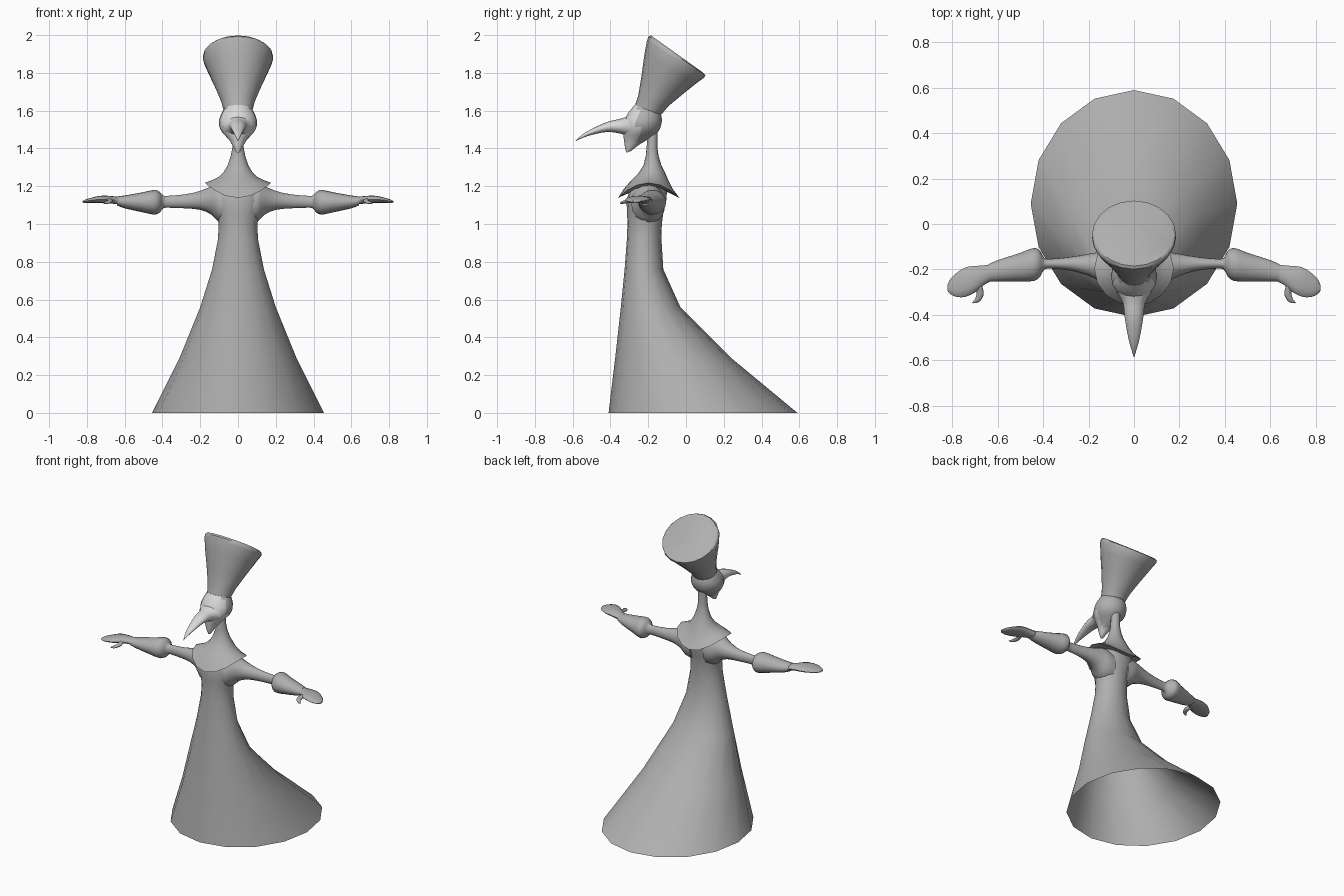
import bpy, bmesh, math
from mathutils import Vector


def material(name, rgb):
    m = bpy.data.materials.new(name)
    m.diffuse_color = (*rgb, 1)
    return m


cloth = material("grey cloth", (0.43, 0.43, 0.43))
pale = material("pale face", (0.70, 0.70, 0.70))


# A ring is (centre, half axis u, half axis v)
def upright(fy, fz, by, bz, half_x):
    """Ring across x, running from a front to a back point in the yz plane."""
    f, b = Vector((0, fy, fz)), Vector((0, by, bz))
    return (f + b) / 2, Vector((half_x, 0, 0)), (b - f) / 2


def sideways(x, y, z, half_y, half_z):
    """Ring facing along x."""
    return Vector((x, y, z)), Vector((0, half_y, 0)), Vector((0, 0, half_z))


def smooth_rings(rings, steps):
    out = []
    for i in range(len(rings) - 1):
        quad = [rings[max(0, min(len(rings) - 1, i + k))] for k in (-1, 0, 1, 2)]
        for s in range(steps):
            t = s / steps
            out.append(tuple(
                0.5 * (2 * p1 + (p2 - p0) * t + (2 * p0 - 5 * p1 + 4 * p2 - p3) * t * t
                       + (3 * p1 - p0 - 3 * p2 + p3) * t ** 3)
                for p0, p1, p2, p3 in zip(*quad)))
    return out + [rings[-1]]


def loft(name, rings, sides=16, steps=1, caps=(True, True), lift=None,
         mirror=False, mat=cloth, angle=50):
    if steps > 1:
        rings = smooth_rings(rings, steps)
    bm = bmesh.new()
    loops = []
    for n, (c, u, v) in enumerate(rings):
        loop = []
        for k in range(sides):
            a = 2 * math.pi * k / sides
            p = c + u * math.cos(a) + v * math.sin(a)
            if lift:  # raise the sides of the ring
                p.z += lift[n] * math.cos(a) ** 2
            loop.append(bm.verts.new(p))
        loops.append(loop)
    for a, b in zip(loops, loops[1:]):
        for k in range(sides):
            j = (k + 1) % sides
            bm.faces.new((a[k], a[j], b[j], b[k]))
    if caps[0]:
        bm.faces.new(loops[0][::-1])
    if caps[1]:
        bm.faces.new(loops[-1])
    bmesh.ops.recalc_face_normals(bm, faces=bm.faces)
    me = bpy.data.meshes.new(name)
    bm.to_mesh(me)
    bm.free()
    me.materials.append(mat)
    me.shade_smooth()
    me.set_sharp_from_angle(angle=math.radians(angle))
    ob = bpy.data.objects.new(name, me)
    bpy.context.collection.objects.link(ob)
    if mirror:
        ob.modifiers.new("mirror", "MIRROR")
    return ob


# Gown: open at the hem, trailing to the back
loft("gown", [upright(*r) for r in (
    (-.41, 0, .59, 0, .455),
    (-.375, .29, .24, .29, .31),
    (-.345, .56, -.03, .56, .20),
    (-.325, .76, -.12, .76, .137),
    (-.313, .92, -.13, .92, .106),
    (-.31, 1.0, -.128, 1.0, .102),
    (-.312, 1.06, -.12, 1.06, .115),
    (-.315, 1.12, -.105, 1.12, .135),
    (-.30, 1.18, -.10, 1.18, .13),
    (-.26, 1.23, -.12, 1.23, .09))], caps=(False, True))

# Collar flaring out of the neck, higher over the shoulders
loft("collar_and_neck", [upright(*r) for r in (
    (-.30, 1.165, -.09, 1.165, .12),
    (-.36, 1.138, -.035, 1.138, .175),
    (-.33, 1.185, -.07, 1.185, .135),
    (-.295, 1.225, -.095, 1.235, .10),
    (-.255, 1.265, -.11, 1.27, .076),
    (-.225, 1.31, -.13, 1.31, .055),
    (-.213, 1.36, -.145, 1.36, .038),
    (-.208, 1.41, -.152, 1.41, .029),
    (-.205, 1.50, -.15, 1.50, .028))],
    lift=(.04, .08, .048, .02, .008, 0, 0, 0, 0))

# Tall flared hat with a slanted flat top
loft("hat", [upright(*r) for r in (
    (-.275, 1.615, -.13, 1.58, .075),
    (-.253, 1.68, -.095, 1.622, .090),
    (-.236, 1.78, -.02, 1.685, .125),
    (-.22, 1.90, .055, 1.745, .165),
    (-.207, 1.97, .097, 1.775, .186),
    (-.199, 1.993, .103, 1.788, .185),
    (-.185, 1.998, .092, 1.80, .174))], sides=20)

# Head narrowing down to the chin, pale at the front
head = loft("head", [upright(*r) for r in (
    (-.272, 1.63, -.135, 1.59, .074),
    (-.305, 1.59, -.128, 1.56, .092),
    (-.33, 1.54, -.13, 1.53, .102),
    (-.333, 1.49, -.145, 1.492, .088),
    (-.328, 1.44, -.185, 1.458, .05),
    (-.323, 1.405, -.245, 1.422, .028),
    (-.315, 1.377, -.29, 1.387, .01))], steps=2)
head.data.materials.append(pale)
for face in head.data.polygons:
    if face.center.y < -.255:
        face.material_index = 1

# Long down-curved beak
loft("beak", [upright(*r) for r in (
    (-.30, 1.46, -.295, 1.575, .08),
    (-.345, 1.478, -.345, 1.558, .05),
    (-.42, 1.487, -.418, 1.54, .04),
    (-.505, 1.47, -.50, 1.503, .025),
    (-.553, 1.453, -.55, 1.473, .012),
    (-.586, 1.438, -.586, 1.441, .001))], steps=3, sides=12, mat=pale)

# Sleeve with puffed cuff
loft("sleeve", [sideways(*r) for r in (
    (.05, -.20, 1.10, .09, .10),
    (.10, -.20, 1.11, .09, .10),
    (.14, -.19, 1.125, .07, .076),
    (.20, -.18, 1.125, .048, .05),
    (.28, -.175, 1.12, .030, .037),
    (.36, -.175, 1.118, .022, .032),
    (.395, -.175, 1.117, .025, .033),
    (.412, -.175, 1.115, .055, .052),
    (.44, -.178, 1.115, .073, .066),
    (.50, -.19, 1.115, .063, .054),
    (.60, -.206, 1.117, .047, .034),
    (.64, -.215, 1.122, .038, .024))], steps=2, mirror=True)

# Flat mitten hand
loft("hand", [sideways(*r) for r in (
    (.62, -.212, 1.122, .035, .020),
    (.66, -.225, 1.127, .043, .020),
    (.70, -.243, 1.130, .058, .020),
    (.74, -.255, 1.130, .065, .018),
    (.78, -.268, 1.125, .054, .013),
    (.81, -.276, 1.120, .032, .009),
    (.822, -.282, 1.118, .012, .004))], steps=2, sides=12, mirror=True)

# Hooked thumb
loft("thumb", [(Vector(c), Vector((w, w * .4, 0)), Vector((0, 0, w * .7))) for c, w in (
    ((.695, -.25, 1.127), .022),
    ((.678, -.295, 1.122), .016),
    ((.683, -.325, 1.117), .013),
    ((.698, -.343, 1.112), .009),
    ((.712, -.348, 1.110), .003))], steps=2, sides=10, mirror=True)
